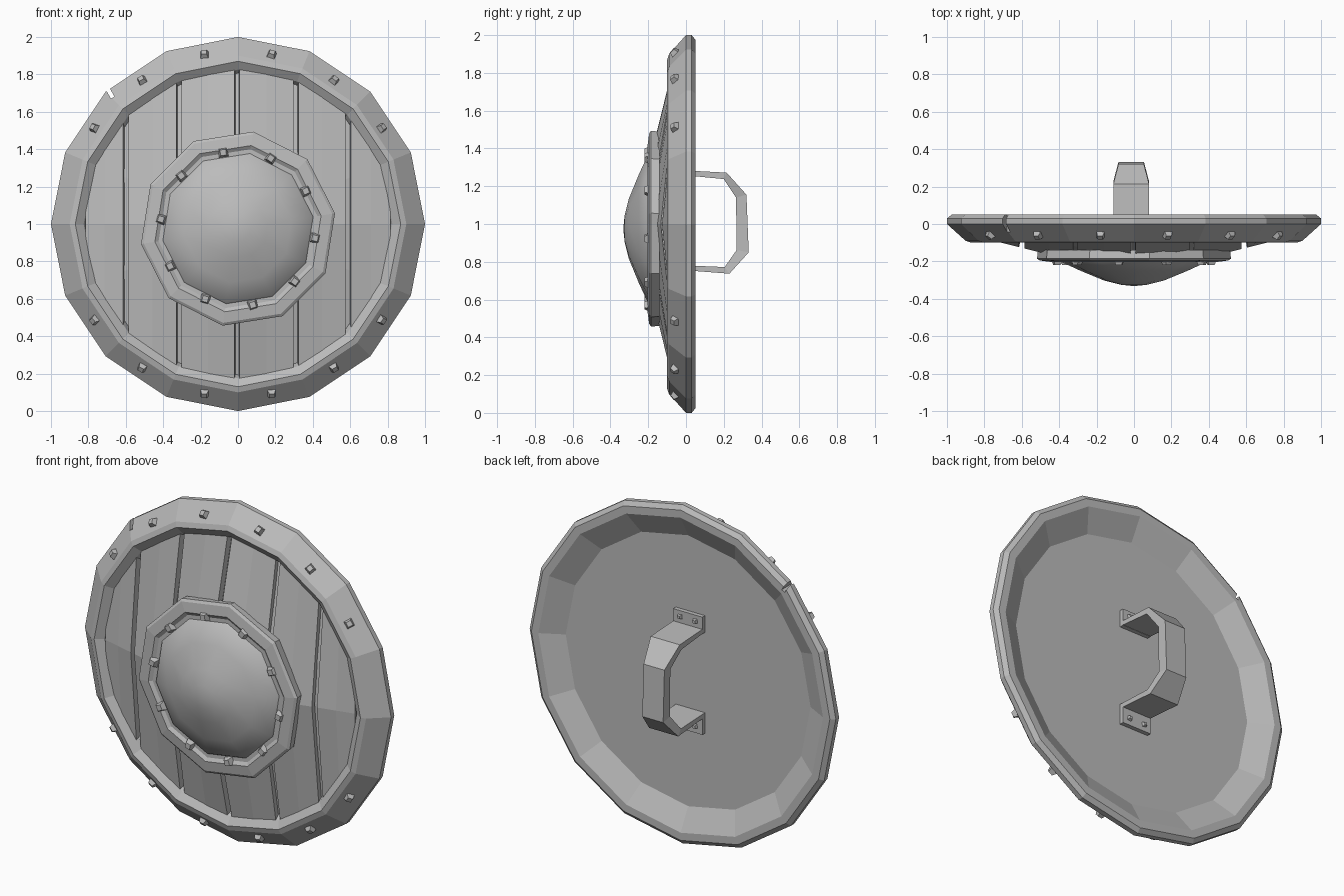
import bpy, bmesh, random
from math import sin, cos, pi, radians, sqrt
from mathutils import Matrix, Vector

cube = bpy.data.objects.get("Cube")
if cube:
    bpy.data.objects.remove(cube, do_unlink=True)
random.seed(4)

grey = bpy.data.materials.new("plain_grey")
grey.use_nodes = True
grey.diffuse_color = (0.5, 0.5, 0.5, 1)
grey.node_tree.nodes["Principled BSDF"].inputs["Base Color"].default_value = (0.5, 0.5, 0.5, 1)


def finish(name, bm, solid=True):
    bmesh.ops.remove_doubles(bm, verts=bm.verts, dist=1e-5)
    if solid:
        bmesh.ops.recalc_face_normals(bm, faces=bm.faces)
    mesh = bpy.data.meshes.new(name)
    bm.to_mesh(mesh)
    bm.free()
    mesh.materials.append(grey)
    ob = bpy.data.objects.new(name, mesh)
    bpy.context.collection.objects.link(ob)
    return ob


def lathe(name, profile, sides, phase=0.0, zc=1.0, closed=False):
    """Spin a (radius, y) profile around the y axis."""
    bm = bmesh.new()
    rings = []
    for i in range(sides):
        a = phase + 2 * pi * i / sides
        rings.append([bm.verts.new((r * cos(a), y, zc + r * sin(a))) for r, y in profile])
    n = len(profile)
    for i in range(sides):
        p, q = rings[i], rings[(i + 1) % sides]
        for j in range(n if closed else n - 1):
            k = (j + 1) % n
            quad = [p[j], p[k], q[k], q[j]]
            if profile[j][0] == 0:
                quad.pop(3)
            elif profile[k][0] == 0:
                quad.pop(2)
            bm.faces.new(quad)
    return finish(name, bm)


def rivets(name, spots, size):
    """Tapered square studs; each spot is (position, normal, side direction)."""
    bm = bmesh.new()
    for pos, normal, side in spots:
        n = Vector(normal).normalized()
        s = Vector(side)
        s = (s - n * s.dot(n)).normalized()
        frame = Matrix((s, n.cross(s), n)).transposed().to_4x4()
        turn = Matrix.Rotation(pi / 4 + random.uniform(-0.2, 0.2), 4, 'Z')
        bmesh.ops.create_cone(bm, cap_ends=True, segments=4, radius1=size,
                              radius2=size * 0.55, depth=size,
                              matrix=Matrix.Translation(pos) @ frame @ turn)
    return finish(name, bm)


# Rim with a bevelled front and a sloping inner back
rim = lathe("rim", [(0.975, 0.05), (1, 0.03), (1, 0), (0.9, -0.09), (0.87, -0.1),
                    (0.825, -0.07), (0.8, -0.02), (0.93, 0.05)], 16, closed=True)

# Battle notch in the rim
bpy.ops.mesh.primitive_cube_add(size=1)
cutter = bpy.context.object
cutter.name = "notch_cutter"
cutter.scale = (0.1, 0.3, 0.022)
a = radians(134)
cutter.location = (1.0 * cos(a), 0, 1 + 1.0 * sin(a))
cutter.rotation_euler = (0, -a + 0.25, 0)
cutter.hide_render = True
cutter.hide_viewport = True
cut = rim.modifiers.new("notch", 'BOOLEAN')
cut.operation = 'DIFFERENCE'
cut.object = cutter

# Core: flat back, shallow cone behind the planks
lathe("core", [(0, -0.02), (0.81, -0.02), (0.82, -0.03), (0, -0.225)], 16)

# Planks, folded at mid height and separated by grooves
seams = [-0.83, -0.6, -0.315, -0.005, 0.31, 0.59, 0.83]
gap = 0.014
for i in range(len(seams) - 1):
    x0, x1 = seams[i] + gap, seams[i + 1] - gap
    bm = bmesh.new()
    cols = []
    for x in (x0, (x0 + x1) / 2, x1):
        h = sqrt(0.84 ** 2 - x * x)
        cols.append([bm.verts.new((x, -0.07 - 0.25 * (0.83 - sqrt(x * x + z * z)), 1 + z))
                     for z in (-h, 0, h)])
    for p, q in zip(cols, cols[1:]):
        for j in range(2):
            bm.faces.new((p[j], q[j], q[j + 1], p[j + 1]))
    plank = finish("plank_%d" % (i + 1), bm, solid=False)
    thick = plank.modifiers.new("thickness", 'SOLIDIFY')
    thick.thickness = 0.035
    thick.offset = -1

# Boss: ten-sided ring and smooth dome
BOSS_Z = 0.975
lathe("boss_ring", [(0.52, -0.14), (0.525, -0.185), (0.51, -0.195), (0.45, -0.203),
                    (0.43, -0.19), (0.37, -0.19), (0.37, -0.14)],
      10, radians(9), BOSS_Z, closed=True)
dome = lathe("boss_dome", [(0.41, -0.185), (0.4, -0.2), (0.29, -0.25), (0.16, -0.303),
                           (0.07, -0.325), (0, -0.332)], 10, radians(9), BOSS_Z)
for poly in dome.data.polygons:
    poly.use_smooth = True

# Studs on the boss
spots = []
for i in range(10):
    a = radians(29 + 36 * i)
    spots.append(((0.415 * cos(a), -0.2, BOSS_Z + 0.415 * sin(a)),
                  (0, -1, 0), (cos(a), 0, sin(a))))
rivets("boss_studs", spots, 0.04)

# Studs on the rim, three in each quarter
spots = []
for quarter in range(4):
    for k in ((1, 2, 3) if quarter % 2 == 0 else (0, 1, 2)):
        a = radians(90 * quarter + 11.25 + 22.5 * k)
        spots.append(((0.925 * cos(a), -0.06, 1 + 0.925 * sin(a)),
                      (0.67 * cos(a), -0.74, 0.67 * sin(a)), (cos(a), 0, sin(a))))
rivets("rim_studs", spots, 0.036)

# Handle: bent strap, each station is outer (y, z), inner (y, z), half width
HX = -0.015
stations = [((-0.03, 1.285), (-0.03, 1.26), 0.095),
            ((0.215, 1.272), (0.2, 1.238), 0.095),
            ((0.32, 1.155), (0.265, 1.14), 0.068),
            ((0.332, 0.85), (0.268, 0.862), 0.068),
            ((0.23, 0.737), (0.205, 0.772), 0.095),
            ((-0.03, 0.757), (-0.03, 0.782), 0.095)]
bm = bmesh.new()
loops = []
for (yo, zo), (yi, zi), w in stations:
    loops.append([bm.verts.new(c) for c in ((HX - w, yo, zo), (HX + w, yo, zo),
                                            (HX + w, yi, zi), (HX - w, yi, zi))])
for p, q in zip(loops, loops[1:]):
    for j in range(4):
        k = (j + 1) % 4
        bm.faces.new((p[j], p[k], q[k], q[j]))
bm.faces.new(loops[0])
bm.faces.new(loops[-1])
finish("handle", bm)

# Handle mounting plates with two studs each
spots = []
for label, z in (("upper", 1.305), ("lower", 0.71)):
    bm = bmesh.new()
    bmesh.ops.create_cube(bm, size=1, matrix=Matrix.Translation((HX, -0.01, z))
                          @ Matrix.Diagonal((0.19, 0.03, 0.1, 1)))
    finish(label + "_handle_plate", bm)
    for side in (-1, 1):
        spots.append(((HX + side * 0.05, 0.01, z + (0.015 if z > 1 else -0.01)),
                      (0, 1, 0), (1, 0, 0)))
rivets("handle_studs", spots, 0.02)
